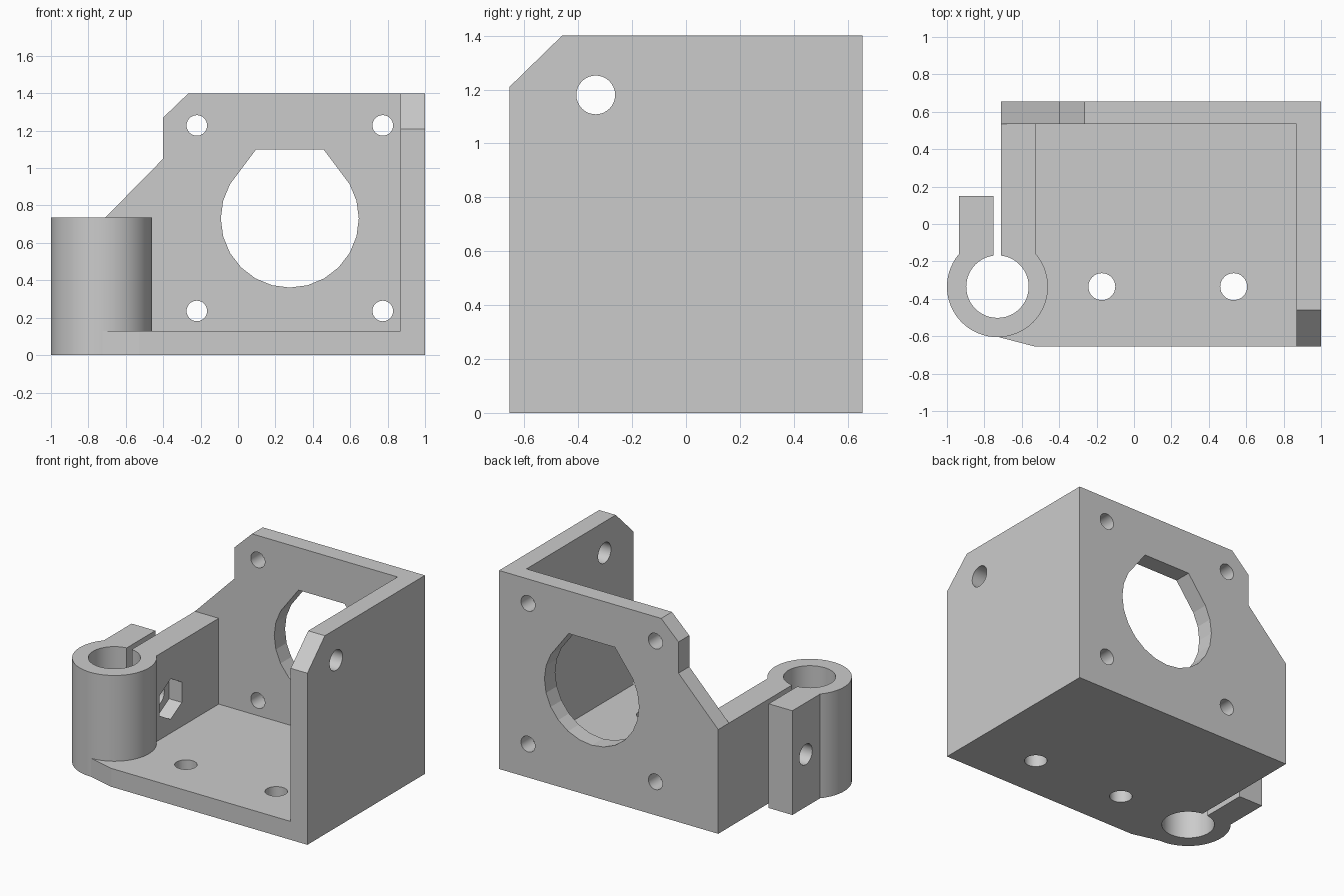
import bpy, bmesh
from math import pi, sin, cos, radians
from mathutils import Vector

cube = bpy.data.objects.get("Cube")
if cube:
    bpy.data.objects.remove(cube, do_unlink=True)

grey = bpy.data.materials.new("light_grey")
grey.use_nodes = True
grey.diffuse_color = (0.6, 0.6, 0.6, 1)
grey.node_tree.nodes["Principled BSDF"].inputs["Base Color"].default_value = (0.6, 0.6, 0.6, 1)

# How a 2D outline (u, v) and a depth w map to space for each extrusion axis
AXES = {"x": lambda u, v, w: (w, u, v),
        "y": lambda u, v, w: (u, w, v),
        "z": lambda u, v, w: (u, v, w)}


def prism(name, outline, axis, low, high):
    """Extrude a 2D outline along an axis."""
    bm = bmesh.new()
    place = AXES[axis]
    face = bm.faces.new([bm.verts.new(place(u, v, low)) for u, v in outline])
    moved = bmesh.ops.extrude_face_region(bm, geom=[face])["geom"]
    verts = [g for g in moved if isinstance(g, bmesh.types.BMVert)]
    bmesh.ops.translate(bm, verts=verts, vec=Vector(place(0, 0, high - low)))
    bmesh.ops.recalc_face_normals(bm, faces=bm.faces)
    mesh = bpy.data.meshes.new(name)
    bm.to_mesh(mesh)
    bm.free()
    mesh.materials.append(grey)
    obj = bpy.data.objects.new(name, mesh)
    bpy.context.collection.objects.link(obj)
    return obj


def ring(u, v, r, sides=32, start=0.0, sweep=2 * pi):
    steps = sides if sweep == 2 * pi else sides + 1
    return [(u + r * cos(start + sweep * i / sides),
             v + r * sin(start + sweep * i / sides)) for i in range(steps)]


def rect(u0, v0, u1, v1):
    return [(u0, v0), (u1, v0), (u1, v1), (u0, v1)]


def combine(target, tool, operation):
    """Apply a boolean and discard the tool."""
    tool.hide_render = True
    mod = target.modifiers.new("boolean", "BOOLEAN")
    mod.object, mod.operation, mod.solver = tool, operation, "EXACT"
    bpy.context.view_layer.objects.active = target
    bpy.ops.object.modifier_apply(modifier=mod.name)
    bpy.data.objects.remove(tool, do_unlink=True)


X0, X1, Y0, Y1, TOP = -0.71, 1.0, -0.655, 0.655, 1.4
T = 0.13              # plate thickness
CX, CY = -0.73, -0.335  # clamp axis
CH = 0.735            # clamp height

# Floor plate, with its front corner running into the clamp
body = prism("motor_bracket", [(X0, Y1), (X0, CY), (CX, -0.603), (-0.53, Y0),
                               (X1, Y0), (X1, Y1)], "z", 0, T)

# Side wall, rear plate and the clamp block
solids = [
    prism("side_wall", [(Y0, 0), (Y1, 0), (Y1, TOP), (-0.46, TOP), (Y0, 1.21)],
          "x", X1 - T, X1),
    prism("rear_plate", [(X0, 0), (X1, 0), (X1, TOP), (-0.265, TOP), (-0.4, 1.27),
                         (-0.4, 1.05), (X0, CH)], "y", 0.535, Y1),
    prism("clamp_wall", rect(X0, CY, -0.525, 0.6), "z", 0, CH),
    prism("clamp_tube", ring(CX, CY, 0.27, 64), "z", 0, CH),
    prism("clamp_tab", rect(-0.935, CY, -0.75, 0.15), "z", 0, CH),
]
for solid in solids:
    combine(body, solid, "UNION")

# Clamp bore, slit, bolt hole and nut pocket
cutters = [
    prism("bore", ring(CX, CY, 0.167, 48), "z", -0.1, 1),
    prism("slit", rect(-0.75, CY, X0, 0.3), "z", -0.1, 1),
    prism("bolt_hole", ring(0, 0.37, 0.072), "x", -1.1, -0.4),
    prism("nut_pocket", ring(0, 0.37, 0.143, 6, pi / 2), "x", -0.625, -0.45),
    prism("side_hole", ring(CY, 1.18, 0.072), "x", 0.8, 1.1),
]

# Motor opening: round below, flat on top
opening = ring(0.277, 0.73, 0.369, 16, radians(150), radians(240))
opening += [(0.457, 1.1), (0.097, 1.1)]
cutters.append(prism("motor_opening", opening, "y", 0.45, 0.8))

# Screw holes in the rear plate and floor
for x in (-0.22, 0.774):
    for z in (0.236, 1.228):
        cutters.append(prism("screw_hole", ring(x, z, 0.055), "y", 0.45, 0.8))
for x in (-0.172, 0.533):
    cutters.append(prism("floor_hole", ring(x, CY, 0.072), "z", -0.1, 0.3))

for cutter in cutters:
    combine(body, cutter, "DIFFERENCE")

# Smooth round faces, crisp edges
bpy.ops.object.select_all(action="DESELECT")
body.select_set(True)
bpy.context.view_layer.objects.active = body
bpy.ops.object.shade_smooth_by_angle(angle=radians(14))
